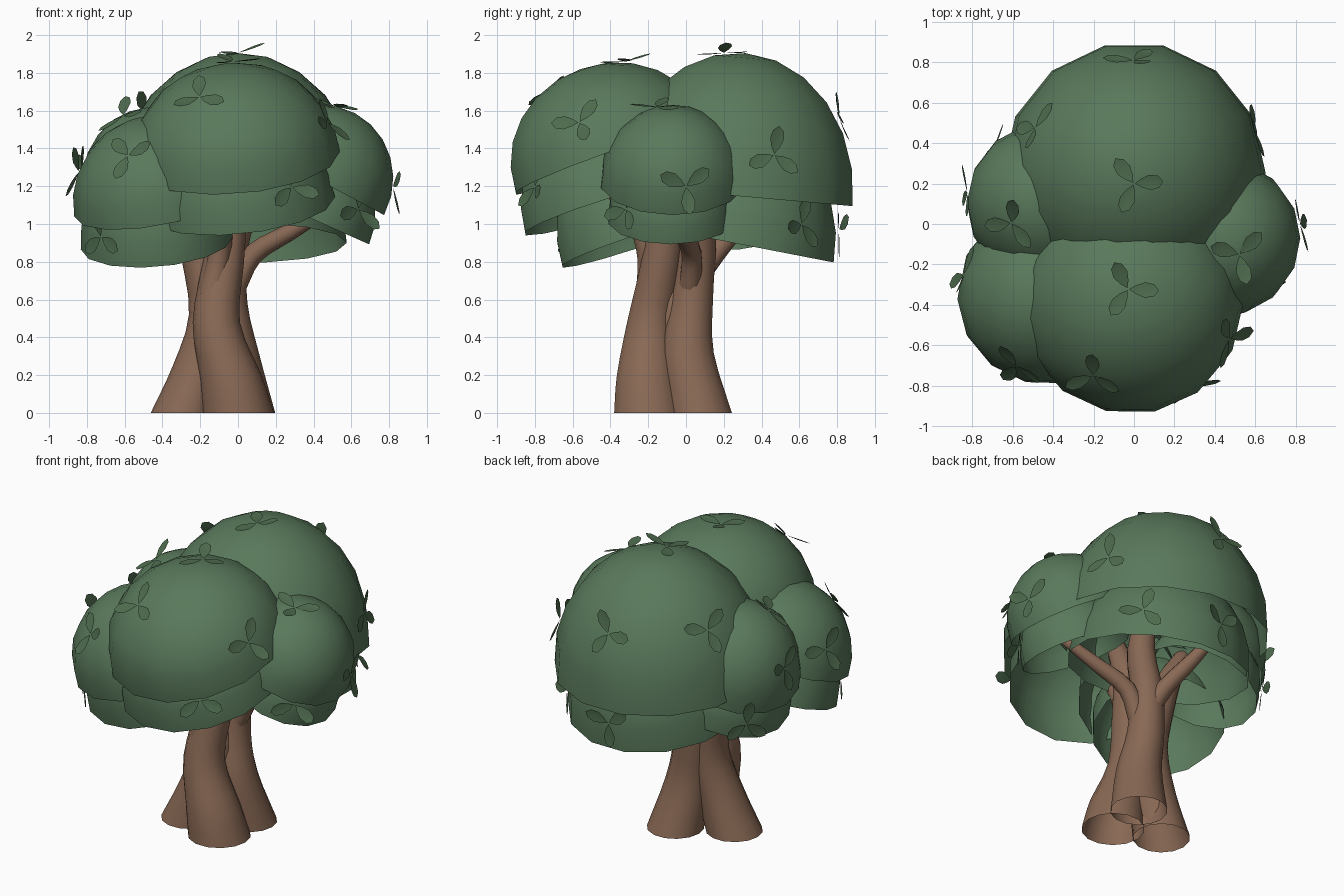
import bpy, bmesh, math
from mathutils import Vector, Matrix

if "Cube" in bpy.data.objects:
    bpy.data.objects.remove(bpy.data.objects["Cube"])

def material(name, col):
    m = bpy.data.materials.new(name)
    m.diffuse_color = (*col, 1)
    m.use_nodes = True
    m.node_tree.nodes["Principled BSDF"].inputs["Base Color"].default_value = m.diffuse_color
    return m

GREEN = material("foliage_green", (0.10, 0.19, 0.105))
LEAF = material("leaf_green", (0.075, 0.145, 0.075))
BARK = material("bark_brown", (0.25, 0.14, 0.09))

def finish(bm, name, mat):
    me = bpy.data.meshes.new(name)
    bm.to_mesh(me)
    bm.free()
    me.materials.append(mat)
    for p in me.polygons:
        p.use_smooth = True
    ob = bpy.data.objects.new(name, me)
    bpy.context.collection.objects.link(ob)
    return ob

# Open half-sphere shell, leaning outward by "tilt" degrees toward azimuth "az"
def dome(name, centre, r, h, tilt, az):
    a = math.radians(az)
    axis = Vector((-math.sin(a), math.cos(a), 0))
    mat = (Matrix.Translation(centre) @ Matrix.Rotation(math.radians(tilt), 4, axis)
           @ Matrix.Diagonal((r, r, h, 1)) @ Matrix.Rotation(math.pi / 14, 4, 'Z'))
    bm = bmesh.new()
    bmesh.ops.create_uvsphere(bm, u_segments=14, v_segments=12, radius=1.01)
    low = [v for v in bm.verts if v.co.z < -0.01]
    bmesh.ops.delete(bm, geom=low, context='VERTS')
    bmesh.ops.transform(bm, matrix=mat, verts=bm.verts)
    finish(bm, name, GREEN)
    return mat

# Sprig of three oval leaves lying on a dome near a given point
def sprig(name, mat, near, spin):
    inv = mat.inverted()
    n = (inv @ Vector(near)).normalized()
    normal = (inv.to_3x3().transposed() @ n).normalized()
    place = (Matrix.Translation(mat @ n + normal * 0.01)
             @ normal.to_track_quat('Z', 'Y').to_matrix().to_4x4())
    bm = bmesh.new()
    outline = [(0.005, 0.0), (0.04, 0.022), (0.085, 0.038), (0.13, 0.03), (0.155, 0.0)]
    for k, lift in enumerate((-3, 4, 20)):
        turn = place @ Matrix.Rotation(math.radians(spin + 120 * k), 4, 'Z') \
            @ Matrix.Rotation(math.radians(-lift), 4, 'Y')
        mid = [bm.verts.new(turn @ Vector((x, 0, -w * 0.12))) for x, w in outline]
        for s in (-1, 1):
            side = [mid[0]] + [bm.verts.new(turn @ Vector((x, s * w, 0)))
                               for x, w in outline[1:-1]] + [mid[-1]]
            bm.faces.new([mid[0], mid[1], side[1]])
            for i in (1, 2):
                bm.faces.new([mid[i], mid[i + 1], side[i + 1], side[i]])
            bm.faces.new([mid[3], mid[4], side[3]])
    bmesh.ops.recalc_face_normals(bm, faces=bm.faces)
    finish(bm, name, LEAF)

# Open tube through (x, y, z, radius) points, smoothed by Catmull-Rom
def tube(name, pts, sides=14, level=False, steps=3):
    p = [Vector(q) for q in pts]
    ext = [2 * p[0] - p[1]] + p + [2 * p[-1] - p[-2]]
    path = []
    for i in range(len(p) - 1):
        a, b, c, d = ext[i:i + 4]
        for s in range(steps):
            t = s / steps
            path.append(0.5 * (2 * b + (c - a) * t + (2 * a - 5 * b + 4 * c - d) * t * t
                               + (3 * b - a - 3 * c + d) * t ** 3))
    path.append(p[-1])
    bm = bmesh.new()
    rings = []
    for i, q in enumerate(path):
        d = (path[min(i + 1, len(path) - 1)] - path[max(i - 1, 0)]).to_3d()
        rot = Matrix.Identity(3) if level else Vector((0, 0, 1)).rotation_difference(d).to_matrix()
        rings.append([bm.verts.new(q.to_3d() + rot @ Vector(
            (q.w * math.cos(math.tau * k / sides), q.w * math.sin(math.tau * k / sides), 0)))
            for k in range(sides)])
    for a, b in zip(rings, rings[1:]):
        for k in range(sides):
            j = (k + 1) % sides
            bm.faces.new([a[k], a[j], b[j], b[k]])
    bm.faces.new(rings[-1])
    finish(bm, name, BARK)

# Foliage: five clumps, each an upper and a lower shell, with sprigs
clumps = {
    "back_upper": (((0.0, 0.25, 1.15), 0.645, 0.75, 5, 90),
                   [(0, 0.2, 1.91), (-0.5, 0.48, 1.6), (0.6, 0.47, 1.37), (0, 0.86, 1.6)]),
    "back_lower": (((0.02, 0.25, 0.9), 0.55, 0.6, 11, 90),
                   [(0, 0.8, 0.97), (0.45, 0.62, 1.0)]),
    "front_upper": (((-0.015, -0.39, 1.345), 0.55, 0.5, 20, 258),
                    [(-0.22, -0.78, 1.7), (-0.03, -0.32, 1.87), (0.43, -0.55, 1.52)]),
    "front_lower": (((0.01, -0.38, 1.095), 0.5, 0.5, 18, 252),
                    [(0.27, -0.78, 1.19)]),
    "left_front_upper": (((-0.43, -0.35, 1.12), 0.44, 0.45, 20, 238),
                         [(-0.58, -0.7, 1.36), (-0.85, -0.25, 1.28)]),
    "left_front_lower": (((-0.43, -0.28, 0.9), 0.4, 0.48, 19, 255),
                         [(-0.7, -0.55, 0.93)]),
    "left_back_upper": (((-0.42, 0.1, 1.17), 0.40, 0.45, 20, 165),
                        [(-0.62, 0, 1.6), (-0.82, 0.15, 1.3)]),
    "left_back_lower": (((-0.4, 0.12, 0.99), 0.37, 0.4, 20, 165),
                        [(-0.68, 0.35, 0.98)]),
    "right_upper": (((0.43, -0.07, 1.23), 0.385, 0.4, 28, 0),
                    [(0.52, -0.15, 1.62), (0.82, 0, 1.2)]),
    "right_lower": (((0.385, -0.08, 1.03), 0.335, 0.36, 24, 0),
                    [(0.65, -0.33, 1.08)]),
}
count = 0
for name, (shape, spots) in clumps.items():
    m = dome("foliage_" + name, *shape)
    for s in spots:
        count += 1
        sprig(f"leaf_sprig_{count}", m, s, 90 + 37 * count)

# Three flared trunks leaning together
tube("trunk_front", [(0, -0.195, 0, 0.19), (-0.04, -0.205, 0.2, 0.165), (-0.115, -0.19, 0.48, 0.125),
                     (-0.08, -0.135, 0.78, 0.11), (-0.04, -0.12, 1.05, 0.085), (-0.02, -0.25, 1.4, 0.05)], level=True)
tube("trunk_left", [(-0.29, -0.09, 0, 0.172), (-0.2, -0.07, 0.25, 0.145), (-0.13, -0.04, 0.52, 0.13),
                    (-0.19, -0.02, 0.82, 0.11), (-0.27, 0, 1.05, 0.08), (-0.4, 0, 1.3, 0.04)], level=True)
tube("trunk_back", [(0.025, 0.075, 0, 0.172), (-0.03, 0.01, 0.32, 0.14), (-0.065, 0.03, 0.58, 0.115),
                    (-0.05, 0.06, 0.85, 0.1), (0.02, 0.09, 1.1, 0.085), (0.05, 0.2, 1.4, 0.05)], level=True)

# Branches reaching into the clumps
tube("branch_right", [(-0.02, 0.02, 0.66, 0.06), (0.08, 0.03, 0.84, 0.055),
                      (0.28, -0.02, 0.96, 0.045), (0.5, -0.08, 1.09, 0.03)], 10)
tube("branch_back", [(-0.06, 0.05, 0.7, 0.06), (-0.1, 0.16, 0.85, 0.055),
                     (-0.2, 0.3, 1.02, 0.045), (-0.3, 0.42, 1.2, 0.03)], 10)
tube("branch_front", [(-0.14, -0.2, 0.62, 0.07), (-0.1, -0.2, 0.82, 0.06),
                      (-0.08, -0.26, 1.0, 0.05), (-0.1, -0.42, 1.2, 0.03)], 10)
